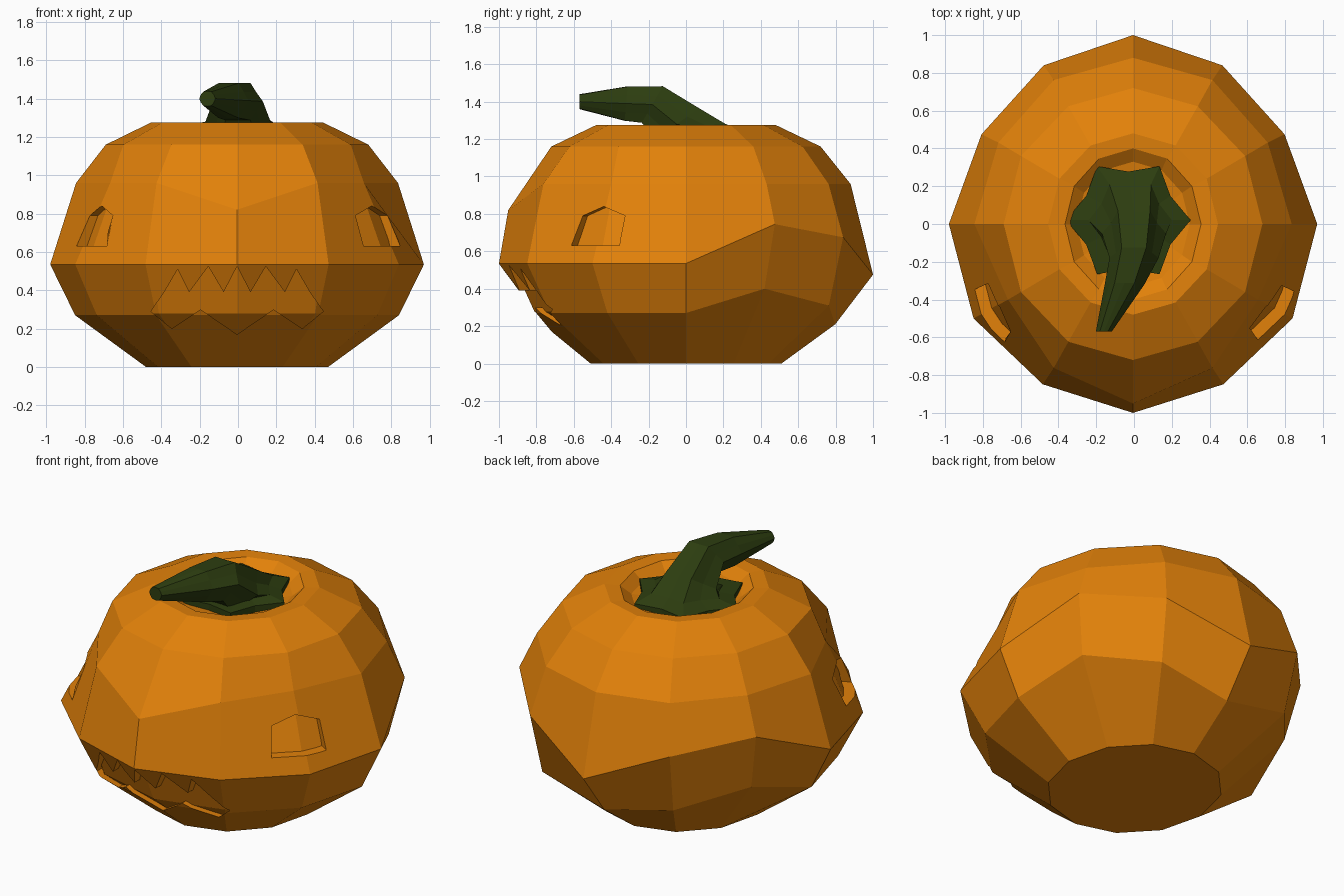
import bpy, bmesh
from math import sin, cos, radians
from mathutils import Vector

if "Cube" in bpy.data.objects:
    bpy.data.objects.remove(bpy.data.objects["Cube"])

CX, CY, SIDES = -0.005, 0.0, 12


def material(name, rgb):
    m = bpy.data.materials.new(name)
    m.diffuse_color = (*rgb, 1)
    m.use_nodes = True
    m.node_tree.nodes["Principled BSDF"].inputs["Base Color"].default_value = m.diffuse_color
    return m


orange = material("pumpkin orange", (0.76, 0.22, 0.003))
green = material("stem green", (0.026, 0.047, 0.005))


def loft(name, rings, mat):
    """Skin a list of equal point rings and cap both ends."""
    bm = bmesh.new()
    rows = [[bm.verts.new(p) for p in ring] for ring in rings]
    n = len(rows[0])
    for a, b in zip(rows, rows[1:]):
        for i in range(n):
            j = (i + 1) % n
            bm.faces.new((a[i], a[j], b[j], b[i]))
    bm.faces.new(rows[0])
    bm.faces.new(rows[-1])
    bmesh.ops.recalc_face_normals(bm, faces=bm.faces)
    me = bpy.data.meshes.new(name)
    bm.to_mesh(me)
    bm.free()
    me.materials.append(mat)
    ob = bpy.data.objects.new(name, me)
    bpy.context.collection.objects.link(ob)
    return ob


def subtract(ob, cutter):
    mod = ob.modifiers.new("cut", 'BOOLEAN')
    mod.operation, mod.solver, mod.object = 'DIFFERENCE', 'EXACT', cutter
    deps = bpy.context.evaluated_depsgraph_get()
    deps.update()
    me = bpy.data.meshes.new_from_object(ob.evaluated_get(deps))
    ob.modifiers.clear()
    ob.data = me


# Pumpkin rings: x radius, y radius, height
PROFILE = [(0.475, 0.51, 0), (0.845, 0.84, 0.27), (0.975, 1.0, 0.535),
           (0.84, 0.88, 0.96), (0.685, 0.72, 1.16), (0.45, 0.48, 1.275),
           (0.36, 0.4, 1.27), (0.3, 0.33, 1.22), (0.2, 0.2, 1.2)]
# Height shifts that make the rear seams wavy, keyed by ring and angle
SHIFT = {1: {30: 0.13, 60: 0.04, 90: -0.06}, 2: {30: 0.21, 60: 0.14, 90: -0.06},
         3: {-90: -0.14}}
# Radius factors: sunken eye sockets, brow ridge, narrower rear
SWELL = {1: {60: 1.05, 90: 0.95}, 2: {30: 0.95, 60: 0.97, -60: 0.98},
         3: {-90: 1.08, -30: 0.91, 30: 0.98}}


def pumpkin(name, scale=1.0, waist=1.0):
    rings = []
    for k, (rx, ry, z) in enumerate(PROFILE):
        ring = []
        for i in range(SIDES):
            deg = i * 30 - 90
            key = deg if deg <= 90 else 180 - deg      # left/right symmetry
            a = radians(deg)
            f = SWELL.get(k, {}).get(key, 1) * scale * (waist if k == 2 else 1)
            h = z + SHIFT.get(k, {}).get(key, 0)
            ring.append((CX + f * rx * cos(a), CY + f * ry * sin(a),
                         0.5 + (h - 0.5) * scale))
        rings.append(ring)
    return loft(name, rings, orange)


def prism(name, outline, deg, flip=1):
    """Radial cutter made from an outline of (sideways, height) points."""
    a = radians(deg)
    d, u = Vector((cos(a), sin(a), 0)), Vector((-sin(a), cos(a), 0)) * flip
    rings = [[Vector((CX, CY, z)) + d * r + u * s for s, z in outline]
             for r in (0.35, 1.4)]
    return loft(name, rings, orange)


# Body with shallow carved face; the core sets the carving depth
body = pumpkin("pumpkin_body")
core = pumpkin("carving_core", 0.965, 0.96)
mouth = [(-0.45, 0.29), (-0.38, 0.39), (-0.31, 0.51), (-0.25, 0.39), (-0.15, 0.525),
         (-0.07, 0.39), (0, 0.525), (0.07, 0.39), (0.15, 0.525), (0.25, 0.39),
         (0.31, 0.51), (0.38, 0.39), (0.45, 0.29), (0.34, 0.2), (0.19, 0.3),
         (0, 0.17), (-0.19, 0.3), (-0.34, 0.2)]
eye = [(-0.17, 0.63), (0.15, 0.63), (0.14, 0.79), (0, 0.84), (-0.14, 0.79)]
cutters = [prism("mouth_cutter", mouth, -90),
           prism("right_eye_cutter", eye, -32),
           prism("left_eye_cutter", eye, 212, -1)]
for c in cutters:
    c.hide_render = True
    subtract(c, core)
    subtract(body, c)
for c in cutters + [core]:
    bpy.data.objects.remove(c)

# Stem: star-shaped sections (x, y, z, radius, forward tilt, lobe depth)
SECTIONS = [(-0.03, 0.02, 1.19, 0.33, 0, 0.78), (-0.03, 0.02, 1.245, 0.33, 0, 0.78),
            (-0.02, 0.02, 1.265, 0.22, 5, 0.8), (0, -0.05, 1.28, 0.17, 35, 0.82),
            (0, -0.18, 1.385, 0.13, 60, 0.85), (-0.05, -0.32, 1.39, 0.105, 85, 0.88),
            (-0.16, -0.57, 1.4, 0.042, 90, 0.95)]
rings = []
for x, y, z, r, tilt, lobe in SECTIONS:
    t, ring = radians(tilt), []
    for i in range(12):
        a, q = radians(i * 30), r * (lobe if i % 2 else 1)
        ring.append((x + q * cos(a), y + q * sin(a) * cos(t), z + q * sin(a) * sin(t)))
    rings.append(ring)
loft("stem", rings, green)
